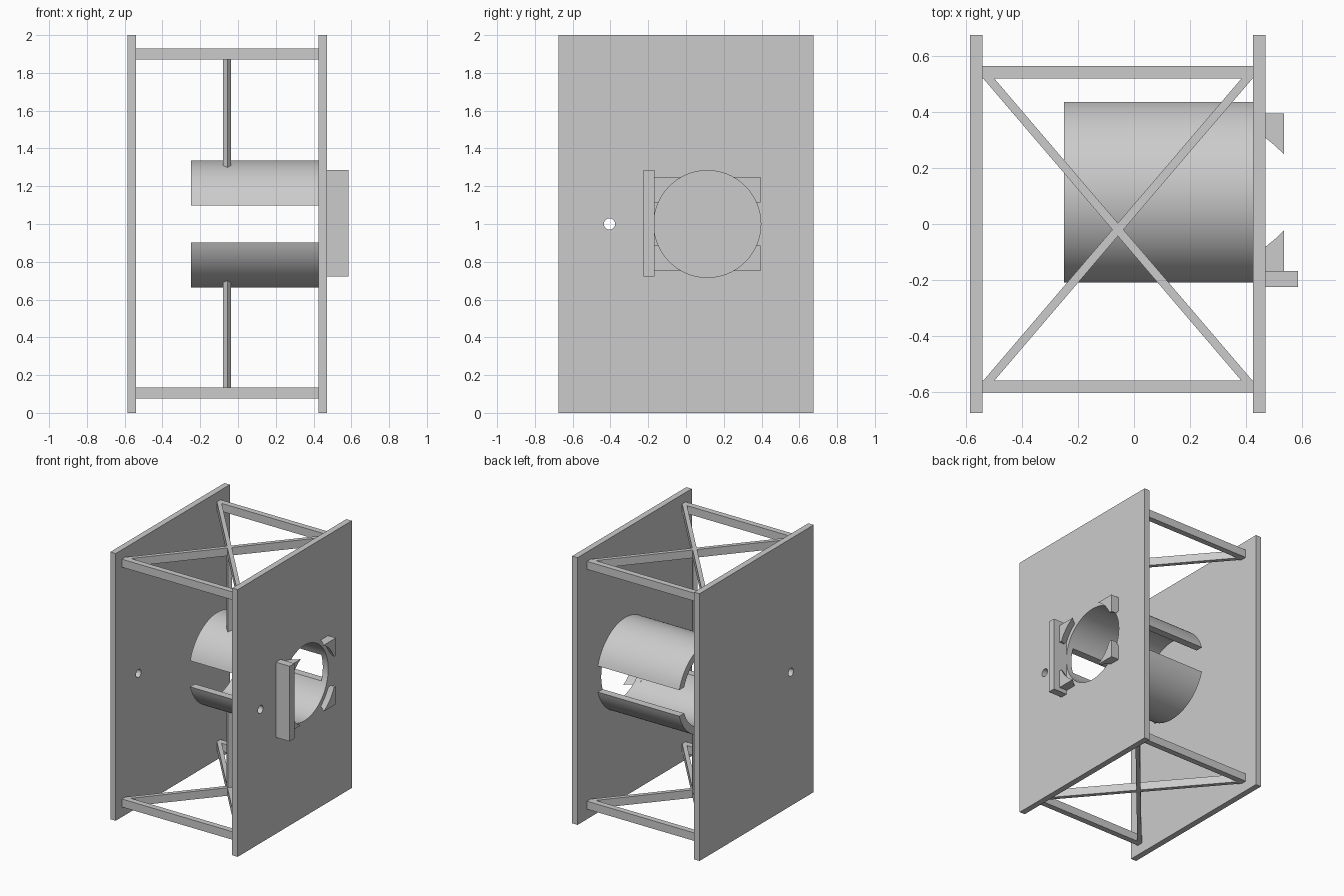
import bpy, bmesh, math
from mathutils import Matrix, Vector

cube = bpy.data.objects.get("Cube")
if cube:
    bpy.data.objects.remove(cube, do_unlink=True)

grey = bpy.data.materials.new("light_grey")
grey.use_nodes = True
colour = (0.6, 0.6, 0.6, 1)
grey.diffuse_color = colour
grey.node_tree.nodes["Principled BSDF"].inputs["Base Color"].default_value = colour

# Shared measurements
PLATE_IN_L, PLATE_IN_R, THICK = -0.54, 0.425, 0.045
FACE = PLATE_IN_R + THICK
BORE_Y, MID_Z, BORE, TUBE_R = 0.113, 1.0, 0.283, 0.337
CROSS = Vector((-0.0575, -0.02, 0))


def finish(name, bm):
    bmesh.ops.recalc_face_normals(bm, faces=bm.faces)
    mesh = bpy.data.meshes.new(name)
    bm.to_mesh(mesh)
    bm.free()
    mesh.materials.append(grey)
    mesh.shade_smooth()
    mesh.set_sharp_from_angle(angle=math.radians(30))
    obj = bpy.data.objects.new(name, mesh)
    bpy.context.collection.objects.link(obj)
    return obj


def box(name, x, y, z, angle=0):
    """Box from three (min, max) ranges, turned about z through its centre."""
    bm = bmesh.new()
    mid = [(a + b) / 2 for a, b in (x, y, z)]
    size = [b - a for a, b in (x, y, z)]
    bmesh.ops.create_cube(bm, size=1, matrix=Matrix.Translation(mid)
                          @ Matrix.Rotation(angle, 4, 'Z') @ Matrix.Diagonal((*size, 1)))
    return finish(name, bm)


def cone_x(name, x0, x1, r0, r1, y, z, sides=64):
    """Cone or cylinder lying along x."""
    bm = bmesh.new()
    bmesh.ops.create_cone(bm, cap_ends=True, segments=sides, radius1=r0, radius2=r1,
                          depth=x1 - x0, matrix=Matrix.Translation(((x0 + x1) / 2, y, z))
                          @ Matrix.Rotation(math.pi / 2, 4, 'Y'))
    return finish(name, bm)


def cut(obj, cutter):
    mod = obj.modifiers.new("cut", 'BOOLEAN')
    mod.operation, mod.solver, mod.object = 'DIFFERENCE', 'EXACT', cutter
    dg = bpy.context.evaluated_depsgraph_get()
    mesh = bpy.data.meshes.new_from_object(obj.evaluated_get(dg))
    obj.modifiers.clear()
    obj.data = mesh
    mesh.shade_smooth()
    mesh.set_sharp_from_angle(angle=math.radians(30))
    bpy.data.objects.remove(cutter, do_unlink=True)


# Side plates, each with a pin hole; the left one also has the large bore
for name, x0 in (("right_plate", PLATE_IN_L - THICK), ("left_plate", PLATE_IN_R)):
    plate = box(name, (x0, x0 + THICK), (-0.675, 0.675), (0, 2))
    cut(plate, cone_x("pin_cutter", x0 - 0.1, x0 + 0.15, 0.03, 0.03, -0.405, MID_Z, 24))
    if name == "left_plate":
        cut(plate, cone_x("bore_cutter", x0 - 0.1, x0 + 0.15, BORE, BORE, BORE_Y, MID_Z))

# Split tube: two shells with flat horizontal edges
GAP = 0.0975
for name, side in (("tube_upper_shell", 1), ("tube_lower_shell", -1)):
    bm = bmesh.new()
    rings = []
    steps = 36
    for i in range(steps + 1):
        ring = []
        for x, r in ((-0.25, TUBE_R), (PLATE_IN_R, TUBE_R), (PLATE_IN_R, BORE), (-0.25, BORE)):
            start = math.asin(GAP / r)
            a = start + (math.pi - 2 * start) * i / steps
            ring.append(bm.verts.new((x, BORE_Y + r * math.cos(a), MID_Z + side * r * math.sin(a))))
        rings.append(ring)
    for a, b in zip(rings, rings[1:]):
        for k in range(4):
            j = (k + 1) % 4
            bm.faces.new((a[k], a[j], b[j], b[k]))
    bm.faces.new(rings[0])
    bm.faces.new(rings[-1])
    finish(name, bm)

# Braced frames joining the plates, and posts from their crossings to the tube
half = Vector((0.47, 0.55, 0))
turn = math.atan2(half.y, half.x)
for level, z in (("lower", (0.075, 0.135)), ("upper", (1.87, 1.93))):
    box(level + "_front_bar", (PLATE_IN_L, PLATE_IN_R), (-0.602, -0.558), z)
    box(level + "_back_bar", (PLATE_IN_L, PLATE_IN_R), (0.52, 0.564), z)
    for i, s in enumerate((1, -1)):
        box(f"{level}_diagonal_{i + 1}", (CROSS.x - half.length, CROSS.x + half.length),
            (CROSS.y - 0.015, CROSS.y + 0.015), z, s * turn)
    post_z = (0.13, 0.71) if level == "lower" else (1.29, 1.875)
    box(level + "_post", (CROSS.x - 0.015, CROSS.x + 0.015),
        (CROSS.y - 0.015, CROSS.y + 0.015), post_z, turn)

# Four undercut clips around the bore: two bars hollowed by a cone
for name, z in (("upper_clips", (1.115, 1.248)), ("lower_clips", (0.752, 0.885))):
    clips = box(name, (FACE, 0.535), (-0.168, 0.394), z)
    cut(clips, cone_x("clip_cutter", FACE - 0.02, 0.555, 0.325, 0.273, BORE_Y, MID_Z))

# Upright stop beside the clips
box("stop_bar", (FACE, 0.585), (-0.224, -0.168), (0.722, 1.285))
